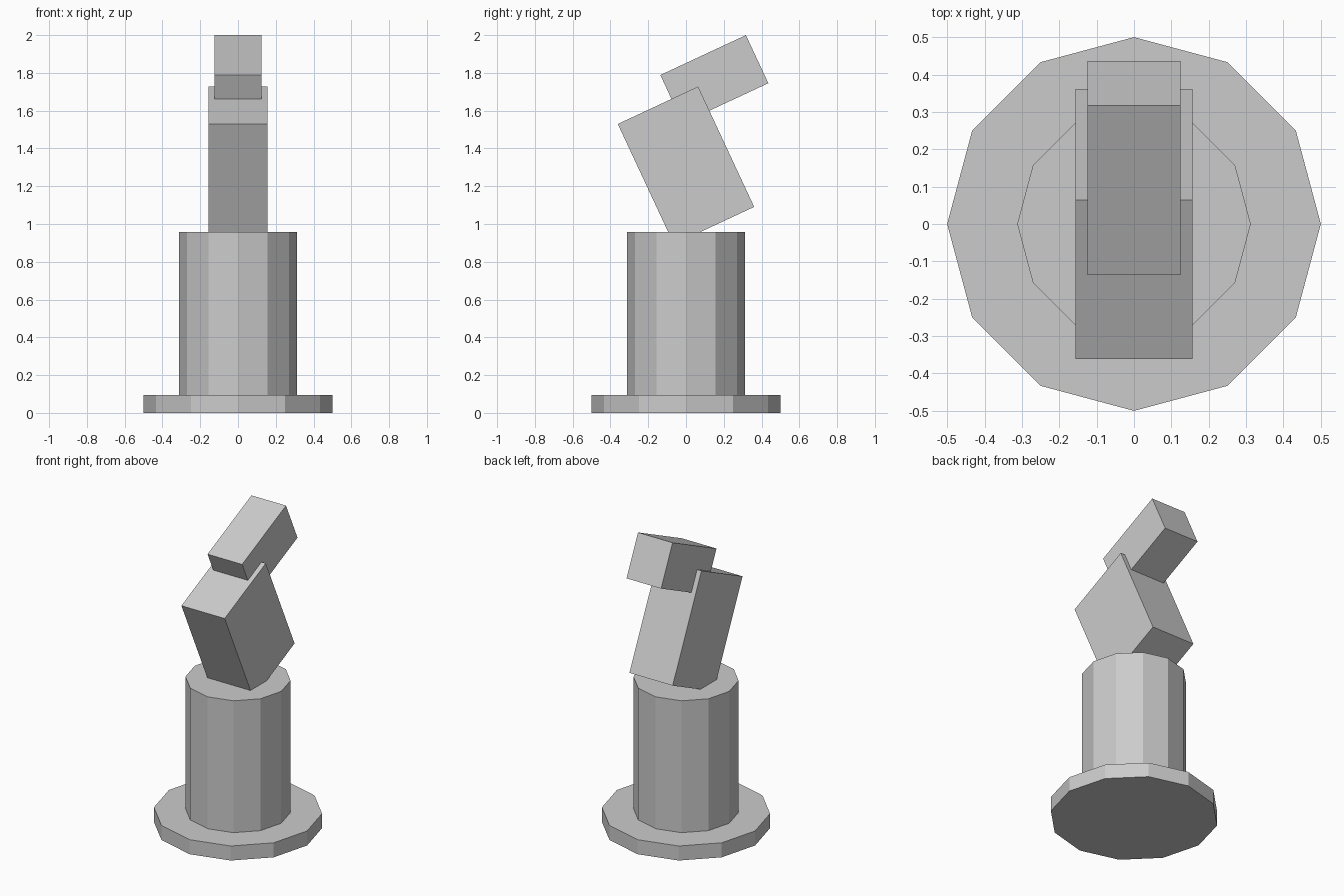
import bpy
import math

if "Cube" in bpy.data.objects:
    bpy.data.objects.remove(bpy.data.objects["Cube"])

grey = bpy.data.materials.new("plain grey")
grey.diffuse_color = (0.6, 0.6, 0.6, 1)
grey.use_nodes = True
grey.node_tree.nodes["Principled BSDF"].inputs["Base Color"].default_value = grey.diffuse_color


def finish(name):
    obj = bpy.context.object
    obj.name = name
    obj.data.materials.append(grey)
    return obj


def drum(name, radius, z0, z1):
    # twelve-sided flat-faced cylinder with a corner on the x axis
    bpy.ops.mesh.primitive_cylinder_add(
        vertices=12, radius=radius, depth=z1 - z0, location=(0, 0, (z0 + z1) / 2))
    finish(name)


def block(name, size, y, z, tilt):
    bpy.ops.mesh.primitive_cube_add(
        size=1, location=(0, y, z), rotation=(math.radians(tilt), 0, 0))
    finish(name).scale = size


# Round foot and upright column
drum("base_plate", 0.5, 0, 0.095)
drum("column", 0.3125, 0.095, 0.957)

# Tilted arm sunk into the column, and the head resting on its upper end
block("arm", (0.3125, 0.469, 0.703), 0, 1.31, 25)
block("head", (0.25, 0.5, 0.281), 0.15, 1.767, 25)
